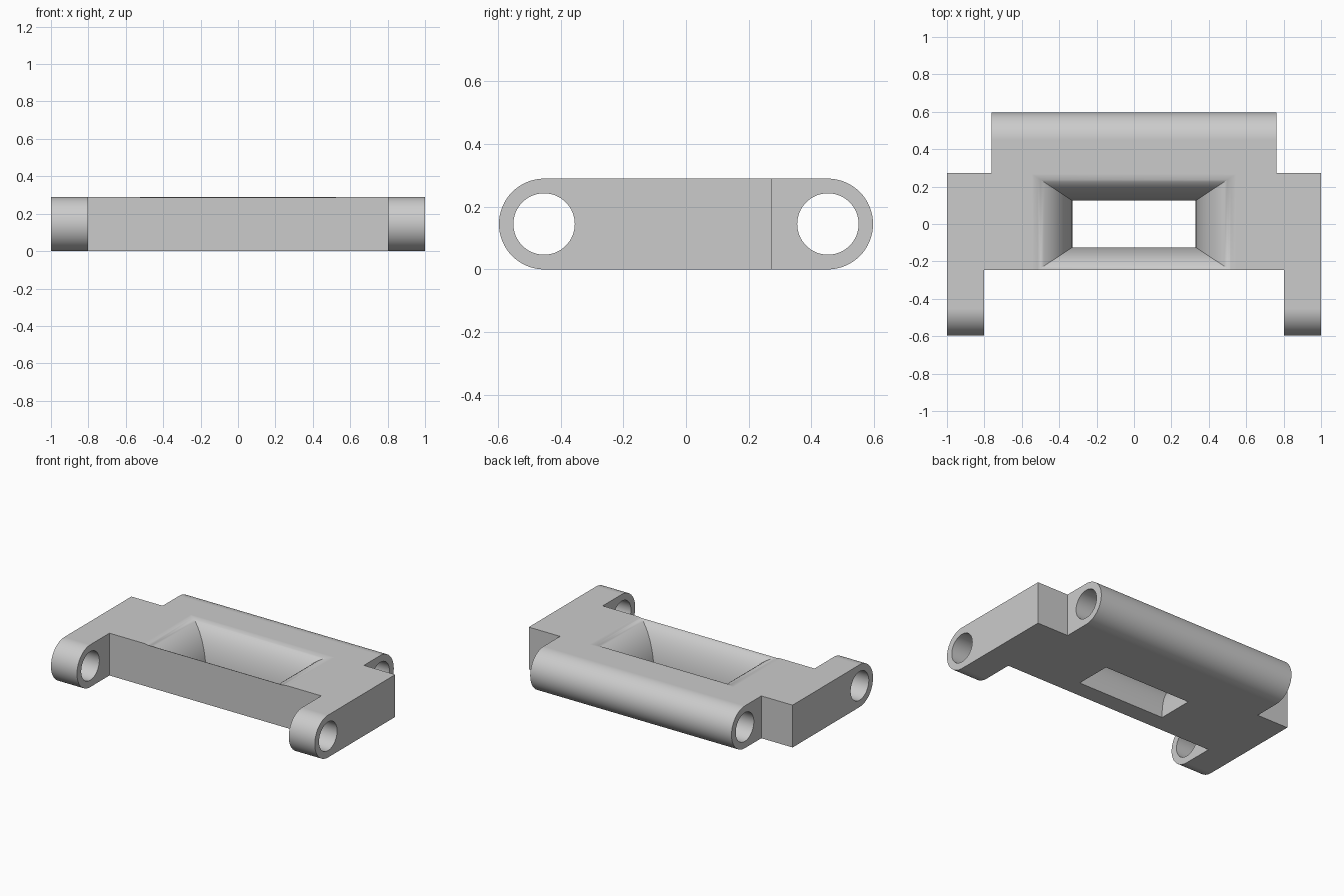
import bpy, bmesh
from math import sin, cos, pi, radians

old = bpy.data.objects.get("Cube")
if old:
    bpy.data.objects.remove(old, do_unlink=True)

HEIGHT = 0.29
R = HEIGHT / 2          # rounded end radius
PIN_Y = 0.453           # pin hole position
PIN_R = 0.098
END_Y = 0.597 - R

grey = bpy.data.materials.new("light grey")
grey.use_nodes = True
grey.diffuse_color = (0.6, 0.6, 0.6, 1)
grey.node_tree.nodes["Principled BSDF"].inputs["Base Color"].default_value = (0.6, 0.6, 0.6, 1)


def loft(name, rings):
    """Closed solid through a list of rings with equal point counts."""
    bm = bmesh.new()
    loops = [[bm.verts.new(p) for p in ring] for ring in rings]
    n = len(loops[0])
    for a, b in zip(loops, loops[1:]):
        for i in range(n):
            j = (i + 1) % n
            bm.faces.new((a[i], a[j], b[j], b[i]))
    bm.faces.new(loops[0])
    bm.faces.new(loops[-1])
    bmesh.ops.recalc_face_normals(bm, faces=bm.faces)
    mesh = bpy.data.meshes.new(name)
    bm.to_mesh(mesh)
    bm.free()
    obj = bpy.data.objects.new(name, mesh)
    bpy.context.collection.objects.link(obj)
    return obj


def rect(hx, hy, z):
    return [(-hx, -hy, z), (hx, -hy, z), (hx, hy, z), (-hx, hy, z)]


def box(name, x0, x1, y0, y1):
    return loft(name, [[(x0, y0, z), (x1, y0, z), (x1, y1, z), (x0, y1, z)]
                       for z in (-0.2, 0.5)])


def arc(cy, r, start, end, n):
    return [(cy + r * cos(start + (end - start) * i / n),
             R + r * sin(start + (end - start) * i / n)) for i in range(n + 1)]


def along_x(name, profile, half):
    return loft(name, [[(x, y, z) for y, z in profile] for x in (-half, half)])


# Rounded slab spanning the full width
slab = arc(END_Y, R, -pi / 2, pi / 2, 32) + arc(-END_Y, R, pi / 2, 3 * pi / 2, 32)
link = along_x("chain_link", slab, 1.0)
link.data.materials.append(grey)

# Gap between front arms, and notches beside the back barrel
cutters = [box("front_gap_cutter", -0.803, 0.803, -0.9, -0.245)]
for side in (-1, 1):
    x0, x1 = sorted((side * 0.763, side * 1.3))
    cutters.append(box("back_notch_cutter", x0, x1, 0.274, 0.9))

# Pin holes through the arms and the barrel
for y in (-PIN_Y, PIN_Y):
    cutters.append(along_x("pin_hole_cutter", arc(y, PIN_R, 0, 2 * pi, 64)[:-1], 1.3))

# Central window with a flared bell mouth at the top
rings = [rect(0.33, 0.125, -0.1)]
STEPS = 20
for i in range(STEPS + 1):
    t = pi / 2 * i / STEPS
    flare = 1 - cos(t)
    rings.append(rect(0.33 + 0.22 * flare, 0.125 + 0.145 * flare, (HEIGHT + 0.0002) * sin(t)))
rings.append(rect(0.55, 0.27, 0.4))
cutters.append(loft("window_cutter", rings))

# Cut, bake and tidy
for c in cutters:
    c.hide_render = True
    mod = link.modifiers.new(c.name, 'BOOLEAN')
    mod.operation = 'DIFFERENCE'
    mod.solver = 'EXACT'
    mod.object = c
bpy.context.view_layer.update()
baked = bpy.data.meshes.new_from_object(link.evaluated_get(bpy.context.evaluated_depsgraph_get()))
link.modifiers.clear()
link.data = baked
for c in cutters:
    bpy.data.objects.remove(c, do_unlink=True)
baked.materials.clear()
baked.materials.append(grey)

# Smooth curves, crisp edges
bpy.ops.object.select_all(action='DESELECT')
link.select_set(True)
bpy.context.view_layer.objects.active = link
bpy.ops.object.shade_smooth_by_angle(angle=radians(30))
weighted = link.modifiers.new("flat_face_normals", 'WEIGHTED_NORMAL')
weighted.keep_sharp = True
